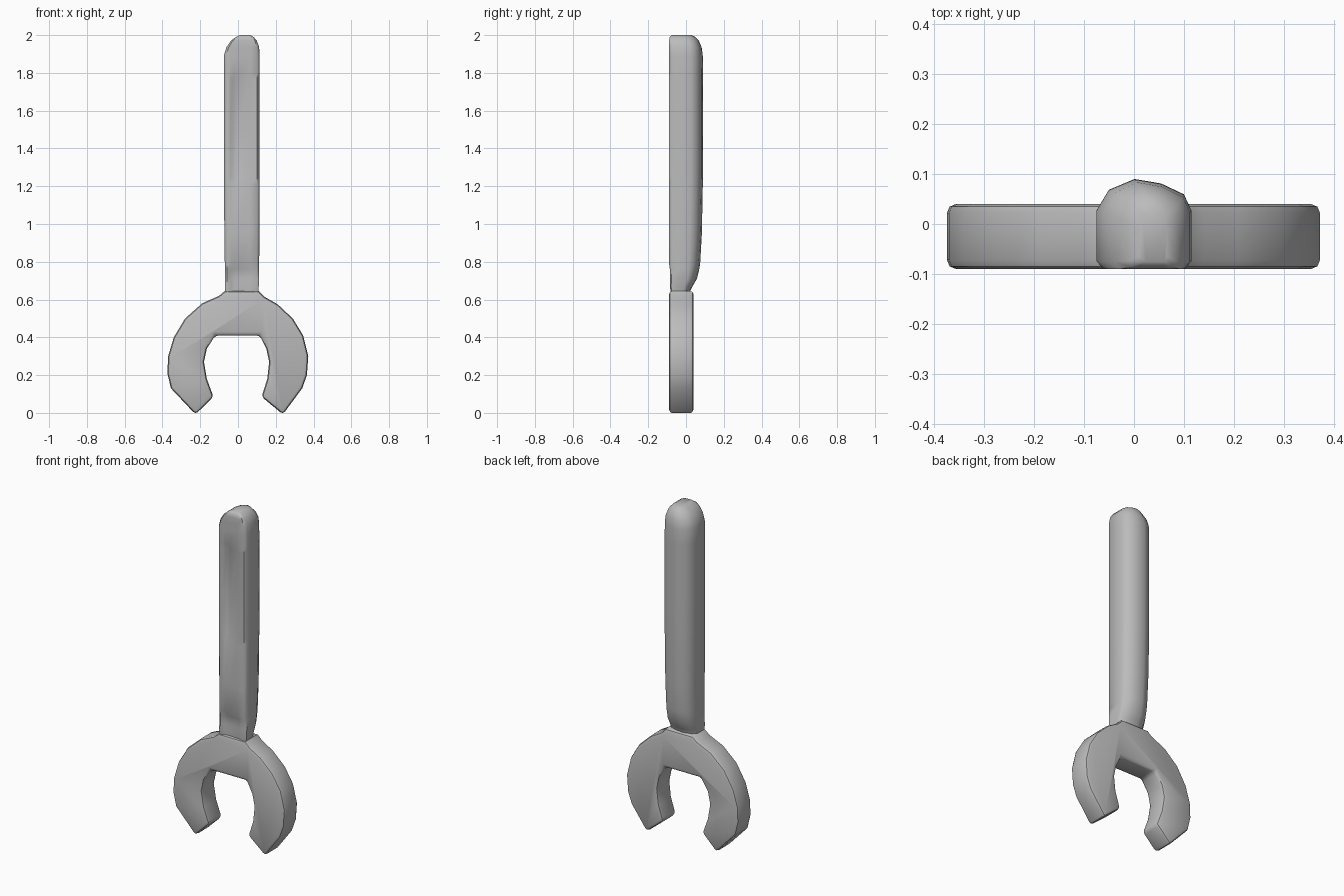
import bpy
import bmesh

cube = bpy.data.objects.get("Cube")
if cube:
    bpy.data.objects.remove(cube, do_unlink=True)

# Single plain metal colour
steel = bpy.data.materials.new("grey_steel")
steel.use_nodes = True
colour = (0.5, 0.5, 0.5, 1)
steel.diffuse_color = colour
steel.node_tree.nodes["Principled BSDF"].inputs["Base Color"].default_value = colour


def finish(name, bm, angle):
    bmesh.ops.recalc_face_normals(bm, faces=bm.faces[:])
    mesh = bpy.data.meshes.new(name)
    bm.to_mesh(mesh)
    bm.free()
    mesh.materials.append(steel)
    obj = bpy.data.objects.new(name, mesh)
    bpy.context.collection.objects.link(obj)
    bpy.ops.object.select_all(action="DESELECT")
    obj.select_set(True)
    bpy.context.view_layer.objects.active = obj
    bpy.ops.object.shade_smooth_by_angle(angle=angle)
    return obj


# Open jaw head: outline extruded through its thickness, then bevelled
FRONT, HEAD_BACK = -0.09, 0.04
outer = [(-0.225, -0.008), (-0.355, 0.13), (-0.374, 0.21), (-0.37, 0.30),
         (-0.34, 0.40), (-0.28, 0.50), (-0.19, 0.58), (-0.10, 0.62),
         (-0.07, 0.645), (0.11, 0.645), (0.14, 0.615), (0.21, 0.575),
         (0.29, 0.50), (0.345, 0.41), (0.372, 0.30), (0.365, 0.20),
         (0.34, 0.13), (0.238, -0.008)]
inner = [(0.125, 0.085), (0.155, 0.18), (0.165, 0.27), (0.15, 0.34),
         (0.115, 0.41), (-0.12, 0.41), (-0.165, 0.34), (-0.18, 0.27),
         (-0.165, 0.18), (-0.13, 0.085)]

bm = bmesh.new()
face = bm.faces.new([bm.verts.new((x, FRONT, z)) for x, z in outer + inner])
result = bmesh.ops.extrude_face_region(bm, geom=[face])
for v in result["geom"]:
    if isinstance(v, bmesh.types.BMVert):
        v.co.y = HEAD_BACK
bmesh.ops.recalc_face_normals(bm, faces=bm.faces[:])
edges = [e for e in bm.edges if e.calc_face_angle(0) > 0.8]
bmesh.ops.bevel(bm, geom=edges, offset=0.018, segments=2, profile=0.5,
                affect="EDGES", clamp_overlap=True)
finish("jaw_head", bm, 0.7)

# Handle cross-section: flat front, straight sides, domed back
front_u = [0.07, 0.18, 0.27, 0.42, 0.72, 0.93]
groove_weight = [0, 0, 1, 0.75, 0.15, 0]
neck_weight = [0.3, 0.8, 1, 1, 0.8, 0.3]
back_shape = [(1, 0.09), (1, 0.65), (0.92, 0.83), (0.68, 0.95), (0.4, 1),
              (0.13, 0.88), (0, 0.65), (0, 0.09)]

# Rings up the handle: z, left, right, front, back, groove depth, neck depth
L, R = -0.075, 0.115
rows = [(0.56, -0.06, 0.10, -0.08, 0.01, 0, 0.01),
        (0.64, -0.068, 0.108, -0.085, 0.02, 0, 0.012),
        (0.67, -0.07, 0.11, FRONT, 0.035, 0, 0.016),
        (0.71, -0.07, 0.112, FRONT, 0.058, 0, 0.018),
        (0.76, -0.07, 0.112, FRONT, 0.07, 0, 0.016),
        (0.79, -0.07, 0.112, FRONT, 0.075, 0, 0),
        (0.95, -0.072, 0.114, FRONT, 0.084, 0, 0),
        (1.21, L, R, FRONT, 0.089, 0, 0),
        (1.25, L, R, FRONT, 0.09, 0.016, 0),
        (1.50, L, R, FRONT, 0.09, 0.016, 0),
        (1.77, L, R, FRONT, 0.09, 0.016, 0),
        (1.80, L, R, FRONT, 0.09, 0, 0),
        (1.89, L, R, FRONT, 0.089, 0, 0),
        (1.935, -0.062, 0.112, FRONT, 0.083, 0, 0),
        (1.97, -0.038, 0.10, FRONT, 0.068, 0, 0),
        (1.99, -0.012, 0.083, -0.086, 0.05, 0, 0),
        (2.0, 0.01, 0.065, -0.075, 0.03, 0, 0)]

bm = bmesh.new()
rings = []
for z, x0, x1, y0, y1, groove, neck in rows:
    pts = [(u, y0 + groove * g + neck * n)
           for u, g, n in zip(front_u, groove_weight, neck_weight)]
    pts += [(u, y0 + (y1 - y0) * v) for u, v in back_shape]
    rings.append([bm.verts.new((x0 + (x1 - x0) * u, y, z)) for u, y in pts])
for low, high in zip(rings, rings[1:]):
    for i in range(len(low)):
        j = (i + 1) % len(low)
        bm.faces.new((low[i], low[j], high[j], high[i]))
bm.faces.new(rings[0][::-1])
bm.faces.new(rings[-1])
finish("handle", bm, 0.9)
